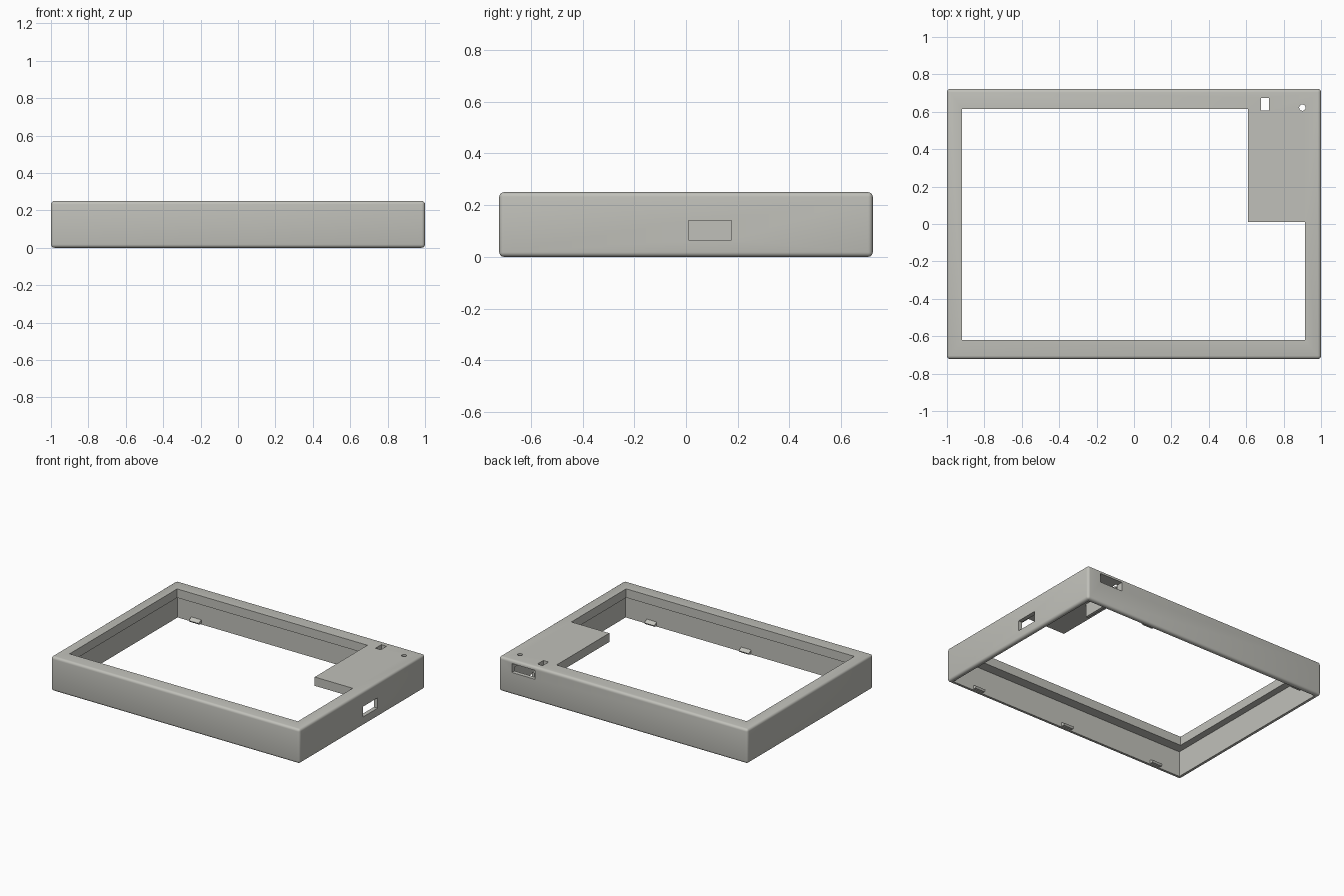
import bpy, bmesh, math
from mathutils import Vector

if "Cube" in bpy.data.objects:
    bpy.data.objects.remove(bpy.data.objects["Cube"])

mat = bpy.data.materials.new("warm_grey_plastic")
mat.diffuse_color = (0.53, 0.53, 0.49, 1)
mat.use_nodes = True
mat.node_tree.nodes["Principled BSDF"].inputs["Base Color"].default_value = mat.diffuse_color


def finish(name, bm):
    bmesh.ops.recalc_face_normals(bm, faces=bm.faces)
    me = bpy.data.meshes.new(name)
    bm.to_mesh(me)
    bm.free()
    ob = bpy.data.objects.new(name, me)
    bpy.context.collection.objects.link(ob)
    me.materials.append(mat)
    return ob


def prism(name, pts, z0, z1):
    bm = bmesh.new()
    face = bm.faces.new([bm.verts.new((x, y, z0)) for x, y in pts])
    ext = bmesh.ops.extrude_face_region(bm, geom=[face])
    for v in ext["geom"]:
        if isinstance(v, bmesh.types.BMVert):
            v.co.z = z1
    return finish(name, bm)


def box(name, x0, x1, y0, y1, z0, z1):
    return prism(name, [(x0, y0), (x1, y0), (x1, y1), (x0, y1)], z0, z1)


def round_edges(ob, width, segments):
    bm = bmesh.new()
    bm.from_mesh(ob.data)
    bmesh.ops.bevel(bm, geom=bm.edges[:], offset=width, segments=segments,
                    profile=0.5, affect='EDGES')
    bm.to_mesh(ob.data)
    bm.free()


def cut(ob, cutter):
    mod = ob.modifiers.new("cut", 'BOOLEAN')
    mod.operation, mod.solver, mod.object = 'DIFFERENCE', 'EXACT', cutter
    bpy.context.view_layer.objects.active = ob
    bpy.ops.object.modifier_apply(modifier=mod.name)
    bpy.data.objects.remove(cutter)


HX, HY, H = 1.0, 0.722, 0.25
WALL, LIP = 0.03, 0.186

# Outer housing with softly rounded edges
housing = box("bezel_housing", -HX, HX, -HY, HY, 0, H)
round_edges(housing, 0.018, 4)

# Hollow underside, leaving thin walls under a top lip
cut(housing, box("cavity", -HX + WALL, HX - WALL, -HY + WALL, HY - WALL, -0.1, LIP))

# Screen opening, notched around the corner panel
cut(housing, prism("opening", [(-0.92, -0.62), (0.915, -0.62), (0.915, 0.01),
                               (0.61, 0.01), (0.61, 0.615), (-0.92, 0.615)], 0.1, 0.4))

# Side port window and rear connector slot
cut(housing, box("side_port", 0.9, 1.1, 0.01, 0.175, 0.065, 0.14))
cut(housing, box("rear_slot", 0.71, 0.895, 0.62, 0.8, 0.16, 0.225))

# Switch hole and small round light hole in the corner panel
cut(housing, box("switch_hole", 0.68, 0.722, 0.607, 0.675, 0.1, 0.4))
ring = [(0.9 + 0.017 * math.cos(i * math.tau / 16),
         0.622 + 0.017 * math.sin(i * math.tau / 16)) for i in range(16)]
cut(housing, prism("light_hole", ring, 0.1, 0.4))

bpy.ops.object.select_all(action='DESELECT')
housing.select_set(True)
bpy.context.view_layer.objects.active = housing
bpy.ops.object.shade_smooth_by_angle(angle=math.radians(35))

# Holder rib below the corner panel
box("holder_rib", 0.73, 0.75, 0.4, HY - WALL + 0.005, 0.09, LIP + 0.005)


# Wedge-shaped snap tabs along the inside of the long walls
def snap_tab(x, side):
    bm = bmesh.new()
    wall = HY - WALL + 0.005
    profile = [(wall, 0.006), (wall - 0.025, 0.006), (wall - 0.035, 0.018), (wall, 0.036)]
    face = bm.faces.new([bm.verts.new((x - 0.04, side * y, z)) for y, z in profile])
    ext = bmesh.ops.extrude_face_region(bm, geom=[face])
    bmesh.ops.translate(bm, vec=Vector((0.08, 0, 0)),
                        verts=[v for v in ext["geom"] if isinstance(v, bmesh.types.BMVert)])
    finish("snap_tab", bm)


for x in (-0.76, 0, 0.76):
    snap_tab(x, -1)
for x in (-0.82, 0.45):
    snap_tab(x, 1)
